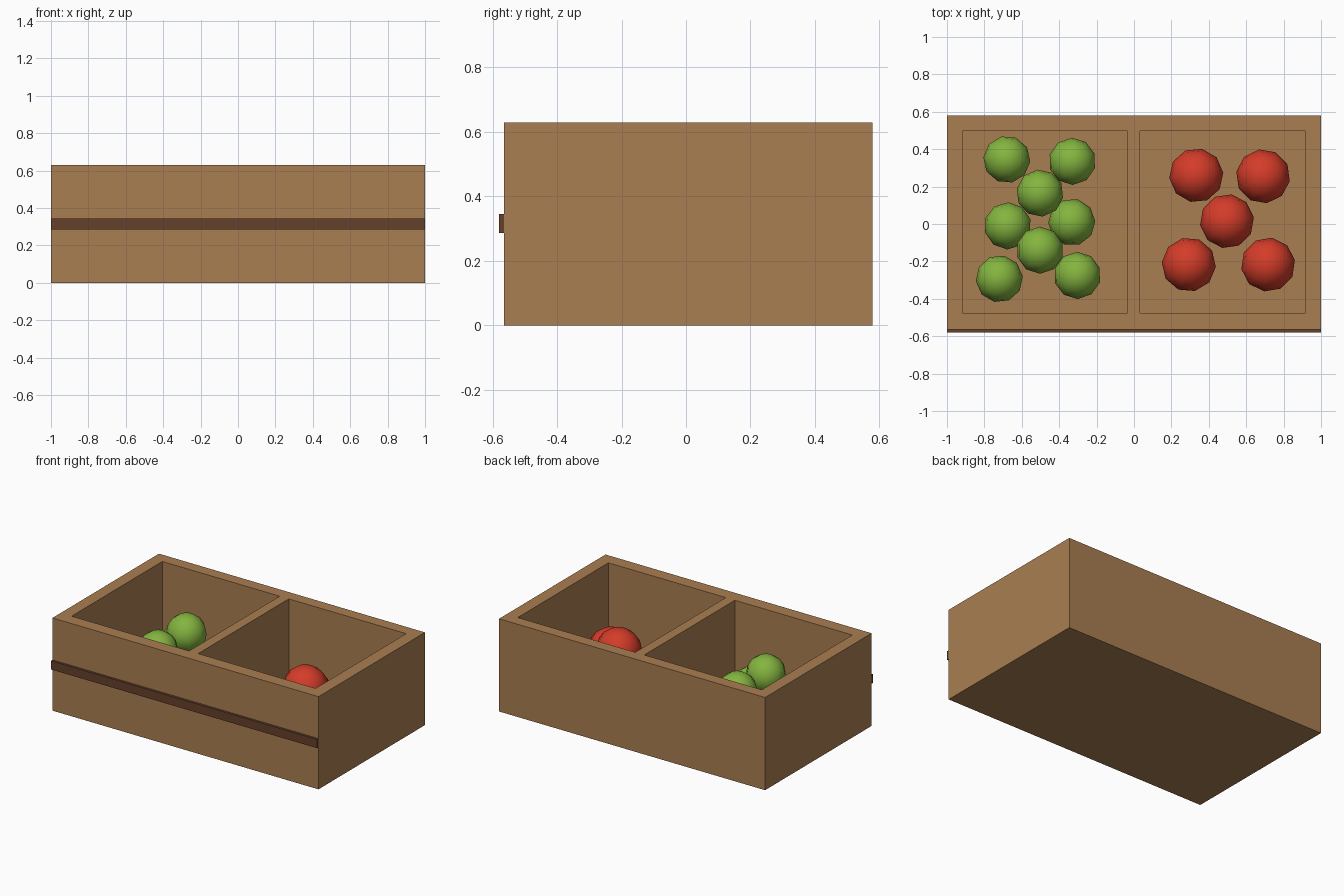
import bpy
import math
import random

if "Cube" in bpy.data.objects:
    bpy.data.objects.remove(bpy.data.objects["Cube"])

random.seed(4)


def material(name, rgb):
    m = bpy.data.materials.new(name)
    m.diffuse_color = (*rgb, 1.0)
    m.use_nodes = True
    m.node_tree.nodes["Principled BSDF"].inputs["Base Color"].default_value = m.diffuse_color
    return m


wood = material("wood", (0.40, 0.21, 0.085))
dark_wood = material("dark_wood", (0.13, 0.051, 0.024))
green = material("green_skin", (0.23, 0.46, 0.05))
red = material("red_skin", (0.66, 0.045, 0.022))


def box(name, lo, hi, mat):
    centre = [(a + b) / 2 for a, b in zip(lo, hi)]
    bpy.ops.mesh.primitive_cube_add(size=1, location=centre)
    ob = bpy.context.object
    ob.name = name
    ob.scale = [b - a for a, b in zip(lo, hi)]
    bpy.ops.object.transform_apply(location=False, rotation=False, scale=True)
    ob.data.materials.append(mat)
    return ob


def fruit(name, x, y, z, radius, mat):
    bpy.ops.mesh.primitive_uv_sphere_add(
        segments=10, ring_count=8, radius=radius, location=(x, y, z),
        rotation=(0, 0, random.uniform(0, math.tau)))
    ob = bpy.context.object
    ob.name = name
    ob.data.materials.append(mat)
    bpy.ops.object.shade_smooth()


# Crate with two pockets cut out of a solid block
crate = box("crate", (-1, -0.564, 0), (1, 0.579, 0.63), wood)
for x0, x1 in ((-0.918, -0.035), (0.033, 0.916)):
    cutter = box("pocket_cutter", (x0, -0.475, 0.07), (x1, 0.498, 0.8), wood)
    cutter.hide_render = True
    mod = crate.modifiers.new("pocket", "BOOLEAN")
    mod.operation = "DIFFERENCE"
    mod.solver = "EXACT"
    mod.object = cutter
    bpy.context.view_layer.objects.active = crate
    bpy.ops.object.modifier_apply(modifier=mod.name)
    bpy.data.objects.remove(cutter)

# Dark strip along the front
box("front_strip", (-1, -0.58, 0.286), (1, -0.562, 0.345), dark_wood)

# Green fruit: six on the floor, two stacked on top
for x, y, z in ((-0.68, 0.345, 0.195), (-0.33, 0.335, 0.195),
                (-0.675, -0.01, 0.195), (-0.333, 0.01, 0.195),
                (-0.72, -0.293, 0.195), (-0.303, -0.275, 0.195),
                (-0.503, 0.165, 0.383), (-0.503, -0.14, 0.383)):
    fruit("green_fruit", x, y, z, 0.126, green)

# Red fruit: four on the floor, one stacked on top
for x, y, z in ((0.333, 0.26, 0.19), (0.69, 0.255, 0.19),
                (0.293, -0.217, 0.19), (0.717, -0.217, 0.19),
                (0.497, 0.015, 0.335)):
    fruit("red_fruit", x, y, z, 0.145, red)
